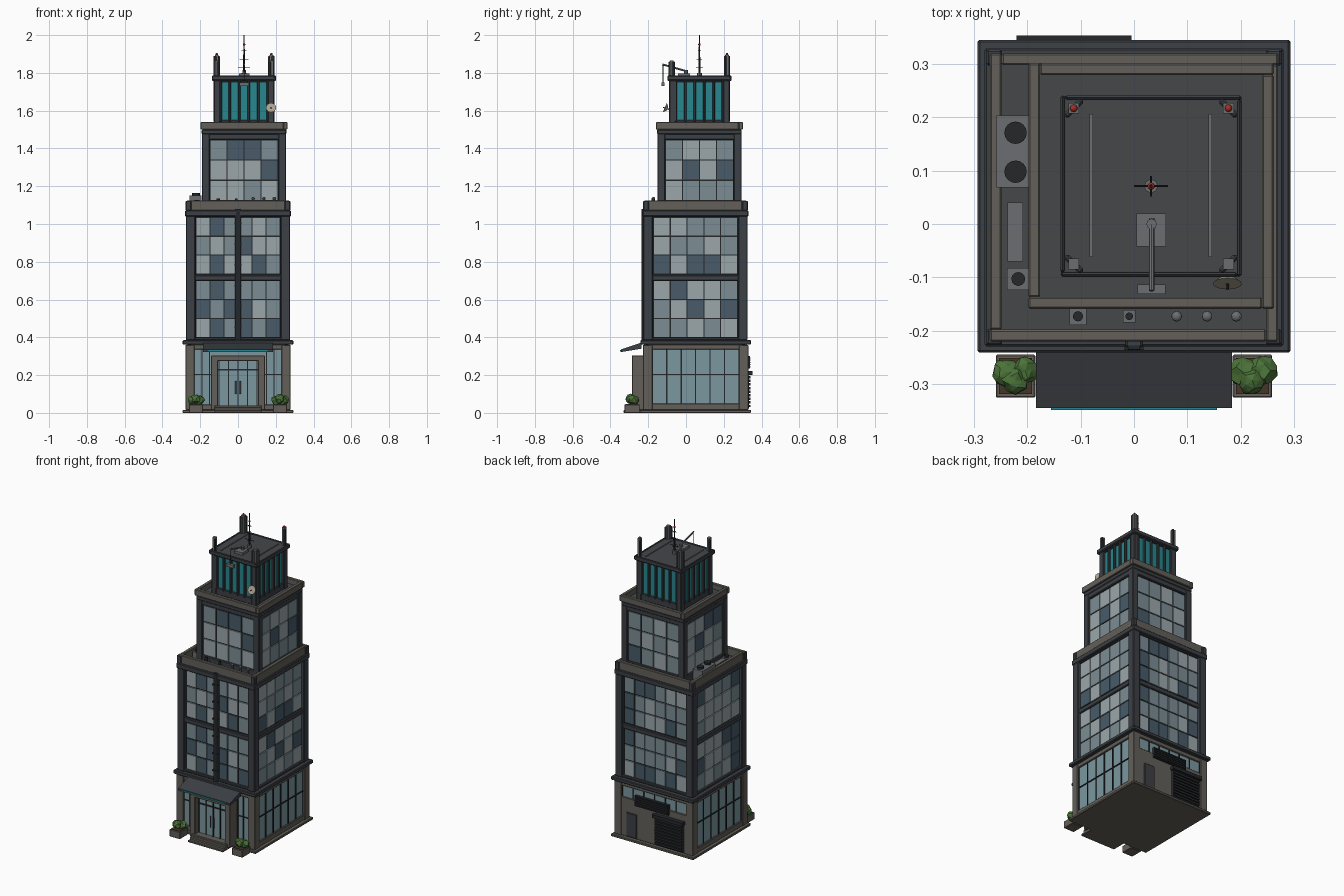
import bpy, bmesh, random
from math import pi
from mathutils import Matrix, Vector

if "Cube" in bpy.data.objects:
    bpy.data.objects.remove(bpy.data.objects["Cube"])

random.seed(4)
COL = dict(dark=(.045, .05, .058), roof=(.06, .063, .068), metal=(.15, .155, .165), stone=(.125, .115, .1),
           black=(.018, .02, .023), pale=(.33, .39, .41), mid=(.2, .27, .3), deep=(.065, .105, .14),
           lobby=(.2, .31, .35), teal=(.02, .24, .27), leaf=(.07, .17, .04), soil=(.06, .035, .02),
           red=(.5, .03, .02), cream=(.4, .36, .28))
MATS = {}
for k, c in COL.items():
    MATS[k] = bpy.data.materials.new(k)
    MATS[k].diffuse_color = (*c, 1)

SIDES = [((0, -1), (1, 0)), ((1, 0), (0, 1)), ((0, 1), (-1, 0)), ((-1, 0), (0, -1))]
FRONT, RIGHT, BACK, LEFT = range(4)


class Part:
    """Collects simple solids into one named object."""
    def __init__(self, name, mat, bevel=0):
        self.name, self.mat, self.bevel, self.bm = name, mat, bevel, bmesh.new()

    def box(self, x0, x1, y0, y1, z0, z1, rot=0):
        m = (Matrix.Translation(((x0 + x1) / 2, (y0 + y1) / 2, (z0 + z1) / 2)) @ Matrix.Rotation(rot, 4, 'Z')
             @ Matrix.Diagonal((abs(x1 - x0), abs(y1 - y0), abs(z1 - z0), 1)))
        bmesh.ops.create_cube(self.bm, size=1, matrix=m)

    def block(self, c, h, z0, z1):
        self.box(c[0] - h, c[0] + h, c[1] - h, c[1] + h, z0, z1)

    def side(self, c, s, u0, u1, z0, z1, d0, d1):
        # box on a facade: u along the wall, d outward from the tower centre
        n, t = SIDES[s]
        p = [(c[0] + t[0] * u + n[0] * d, c[1] + t[1] * u + n[1] * d) for u, d in ((u0, d0), (u1, d1))]
        (xa, ya), (xb, yb) = p
        self.box(min(xa, xb), max(xa, xb), min(ya, yb), max(ya, yb), z0, z1)

    def ring(self, c, h, t, z0, z1):
        for s in range(4):
            self.side(c, s, -h, h - t, z0, z1, h - t, h)

    def rod(self, a, b, r, r2=None, n=8):
        a, b = Vector(a), Vector(b)
        m = Matrix.Translation((a + b) / 2) @ (b - a).to_track_quat('Z', 'Y').to_matrix().to_4x4()
        bmesh.ops.create_cone(self.bm, cap_ends=True, segments=n, radius1=r, radius2=r if r2 is None else r2,
                              depth=(b - a).length, matrix=m)

    def ball(self, p, r, squash=1, jitter=0, sub=2):
        vs = bmesh.ops.create_icosphere(self.bm, subdivisions=sub, radius=r)['verts']
        for v in vs:
            v.co *= 1 + random.uniform(-jitter, jitter)
            v.co.z *= squash
            v.co += Vector(p)

    def done(self):
        me = bpy.data.meshes.new(self.name)
        self.bm.to_mesh(me)
        self.bm.free()
        me.materials.append(MATS[self.mat])
        ob = bpy.data.objects.new(self.name, me)
        bpy.context.collection.objects.link(ob)
        if self.bevel:
            b = ob.modifiers.new('bevel', 'BEVEL')
            b.width, b.segments = self.bevel, 1


ALL = []
def part(name, mat, bevel=0):
    ALL.append(Part(name, mat, bevel))
    return ALL[-1]

frame = part('tower_frame', 'dark', .004)
core = part('tower_core', 'black')
mull = part('mullions', 'black')
stone = part('stone_trim', 'stone', .003)
roof = part('roof_decks', 'roof')
lobby = part('lobby_glass', 'lobby')
panes = {k: part('panes_' + k, k) for k in ('pale', 'mid', 'deep')}
teal = part('crown_panels', 'teal')
metal = part('roof_equipment', 'metal')
black = part('dark_details', 'black')


def windows(c, s, hw, z0, z1, cols, rows, d):
    w, h = 2 * hw / cols, (z1 - z0) / rows
    for i in range(cols):
        for j in range(rows):
            k = random.choice(('pale', 'pale', 'mid', 'mid', 'deep'))
            u, z = -hw + i * w, z0 + j * h
            panes[k].side(c, s, u + .003, u + w - .003, z + .003, z + h - .003, d - .01, d)


def piers(p, c, h, w, z0, z1):
    for sx in (-1, 1):
        for sy in (-1, 1):
            p.block((c[0] + sx * (h - w / 2), c[1] + sy * (h - w / 2)), w / 2, z0, z1)


# ground floor: slab, plinth, corner pillars and cornice
A = (0, .051)
stone.block((0, .052), .293, 0, .016)
core.block(A, .262, .01, .37)
piers(stone, A, .279, .05, .016, .36)
for s in (RIGHT, LEFT):
    stone.side(A, s, -.25, .25, .016, .05, .2, .275)
    lobby.side(A, s, -.229, .229, .05, .335, .2, .265)
    for i in range(7):
        u = -.229 + i * .0763
        mull.side(A, s, u - .003, u + .003, .05, .335, .26, .27)
    mull.side(A, s, -.229, .229, .2, .206, .26, .27)
for s in range(4):
    stone.side(A, s, -.25, .25, .335, .362, .2, .274)
frame.block((0, .052), .293, .362, .385)

# front glazing beside the entrance
stone.side(A, FRONT, -.25, .25, .016, .045, .2, .275)
lobby.side(A, FRONT, -.229, .229, .045, .335, .2, .266)
for u in (-.19, -.15, .15, .19):
    mull.side(A, FRONT, u - .003, u + .003, .045, .335, .26, .271)
mull.side(A, FRONT, -.229, .229, .2, .206, .26, .27)

# entrance portal, doors and steps
for m in (-1, 1):
    stone.box(min(m * .105, m * .142), max(m * .105, m * .142), -.286, -.21, .016, .305)
    metal.rod((m * .012, -.262, .1), (m * .012, -.262, .17), .003)
stone.box(-.142, .142, -.286, -.21, .275, .305)
lobby.box(-.105, .105, -.25, -.215, .04, .275)
for u in (-.1, -.05, 0, .05, .1):
    mull.box(u - .003, u + .003, -.256, -.24, .04, .275)
mull.box(-.105, .105, -.256, -.24, .225, .232)
for y, z in ((-.33, .014), (-.312, .028), (-.295, .04)):
    stone.box(-.125, .125, y, -.22, 0, z)

# sloping canopy
can = part('canopy', 'dark')
prof = [(-.345, .322), (-.345, .336), (-.235, .372), (-.235, .34)]
f = can.bm.faces.new([can.bm.verts.new((-.184, y, z)) for y, z in prof])
ex = bmesh.ops.extrude_face_region(can.bm, geom=[f])['geom']
bmesh.ops.translate(can.bm, vec=(.368, 0, 0), verts=[v for v in ex if isinstance(v, bmesh.types.BMVert)])
bmesh.ops.recalc_face_normals(can.bm, faces=can.bm.faces)
teal.box(-.156, .156, -.349, -.34, .324, .333)

# planters and shrubs
pot, soil, leaf = part('planters', 'stone', .002), part('planter_soil', 'soil'), part('shrubs', 'leaf')
for m in (-1, 1):
    x = m * .222
    pot.box(x - .037, x + .037, -.325, -.245, 0, .045)
    soil.box(x - .031, x + .031, -.319, -.251, .04, .048)
    for dx, dy, dz, r in ((-.018, .006, .066, .026), (.018, .008, .068, .027), (0, -.01, .074, .026)):
        leaf.ball((x + dx, -.283 + dy, dz), r, .95, .16)

# back service wall: high glazing, door, vent, roller shutter
stone.side(A, BACK, -.25, .25, .016, .265, .2, .274)
lobby.side(A, BACK, -.229, .229, .265, .335, .2, .266)
for i in range(7):
    u = -.229 + i * .0763
    mull.side(A, BACK, u - .003, u + .003, .265, .335, .26, .271)
frame.box(.12, .195, .32, .331, .02, .175)
black.box(-.11, .13, .32, .338, .235, .3)
for i in range(5):
    black.box(-.105, .125, .335, .342, .241 + i * .012, .246 + i * .012)
frame.box(-.215, -.01, .32, .334, .02, .2)
for i in range(9):
    black.box(-.208, -.017, .33, .342, .03 + i * .019, .043 + i * .019)
black.box(-.22, -.005, .32, .353, .2, .222)

# main shaft
B = (0, .05)
core.block(B, .255, .38, 1.07)
piers(frame, B, .276, .05, .385, 1.05)
for s in range(4):
    frame.side(B, s, -.25, .25, .385, .4, .2, .272)
    frame.side(B, s, -.25, .25, .7, .73, .2, .268)
    cols = 6 if s in (FRONT, BACK) else 5
    for z0 in (.4, .735):
        windows(B, s, .222, z0, z0 + .3, cols, 3, .262)
frame.block(B, .28, 1.04, 1.072)
black.box(-.011, .011, -.235, -.2, .385, 1.08)
frame.box(-.016, .016, -.232, -.2, .385, 1.08)
for i in range(6):
    black.box(-.018, .018, -.236, -.2, .45 + i * .11, .458 + i * .11)
roof.block(B, .26, 1.06, 1.078)
stone.ring(B, .27, .022, 1.07, 1.125)
piers(frame, B, .277, .03, 1.07, 1.122)

# upper shaft
C = (.032, .071)
core.block(C, .205, 1.07, 1.49)
piers(frame, C, .223, .042, 1.075, 1.48)
for s in range(4):
    frame.side(C, s, -.2, .2, 1.075, 1.125, .15, .219)
    windows(C, s, .181, 1.125, 1.445, 4, 3, .212)
    frame.side(C, s, -.2, .2, 1.447, 1.48, .15, .22)
frame.block(C, .224, 1.475, 1.5)
roof.block(C, .215, 1.49, 1.506)
stone.ring(C, .23, .022, 1.5, 1.54)

# crown with teal panels and fins
core.block(C, .145, 1.5, 1.765)
piers(frame, C, .16, .035, 1.505, 1.765)
for s in range(4):
    frame.side(C, s, -.15, .15, 1.505, 1.55, .1, .155)
    teal.side(C, s, -.126, .126, 1.55, 1.75, .1, .148)
    for i in range(6):
        u = -.125 + i * .05
        frame.side(C, s, u - .007, u + .007, 1.54, 1.76, .14, .162)
frame.block(C, .169, 1.757, 1.778)
roof.block(C, .16, 1.77, 1.78)
frame.ring(C, .17, .008, 1.76, 1.786)
for x in (-.08, .143):
    metal.box(x - .003, x + .003, -.062, .206, 1.778, 1.784)

# corner pylons with warning lights
lights = part('warning_lights', 'red')
for sx in (-1, 1):
    for sy in (-1, 1):
        x, y, top = C[0] + sx * .145, C[1] + sy * .146, 1.89 if sy > 0 else 1.86
        frame.box(x - .022, x + .022, y - .006, y + .006, 1.775, top, -sx * sy * pi / 4)
        metal.block((x, y), .01, 1.775, top + .006)
        if sy > 0:
            lights.ball((x, y, top + .009), .007)

# antenna mast
metal.rod((C[0], C[1], 1.775), (C[0], C[1], 1.8), .013)
black.rod((C[0], C[1], 1.79), (C[0], C[1], 2.0), .006, .0025)
for z, r in ((1.83, .032), (1.87, .024), (1.92, .013)):
    black.rod((C[0] - r, C[1], z), (C[0] + r, C[1], z), .002)
    black.rod((C[0], C[1] - r * .6, z), (C[0], C[1] + r * .6, z), .002)
lights.ball((C[0], C[1], 1.95), .007)

# window-cleaning crane and cradle
metal.box(.005, .06, -.042, .02, 1.778, 1.796)
metal.rod((.033, 0, 1.79), (.033, 0, 1.815), .01)
metal.rod((.033, .01, 1.807), (.033, -.125, 1.845), .005)
black.rod((.033, -.122, 1.845), (.033, -.122, 1.75), .0018)
metal.box(.007, .059, -.131, -.113, 1.73, 1.75)

# satellite dish
dish = part('satellite_dish', 'cream')
dish.rod((.175, -.098, 1.61), (.175, -.112, 1.616), .01, .027, 16)
black.rod((.175, -.085, 1.605), (.175, -.122, 1.618), .003)

# terrace equipment
metal.box(-.258, -.192, .068, .203, 1.075, 1.15)
for y in (.171, .098):
    black.rod((-.222, y, 1.14), (-.222, y, 1.163), .021, n=16)
metal.box(-.237, -.208, -.07, .04, 1.075, 1.12)
metal.box(-.238, -.196, -.124, -.082, 1.075, 1.115)
black.rod((-.217, -.103, 1.11), (-.217, -.103, 1.128), .013, n=12)
for x, r in ((-.105, .016), (-.009, .012)):
    metal.box(x - r, x + r, -.173 - r, -.173 + r, 1.075, 1.11)
    black.rod((x, -.173, 1.1), (x, -.173, 1.135), r * .6, n=12)
for x in (.08, .137, .192):
    metal.rod((x, -.173, 1.075), (x, -.173, 1.135), .007, n=10)
    metal.ball((x, -.173, 1.135), .01, .8)

for p in ALL:
    p.done()

for m in bpy.data.materials:
    if m.users and not m.is_grease_pencil:
        m.use_nodes = True
        m.node_tree.nodes["Principled BSDF"].inputs["Base Color"].default_value = m.diffuse_color
